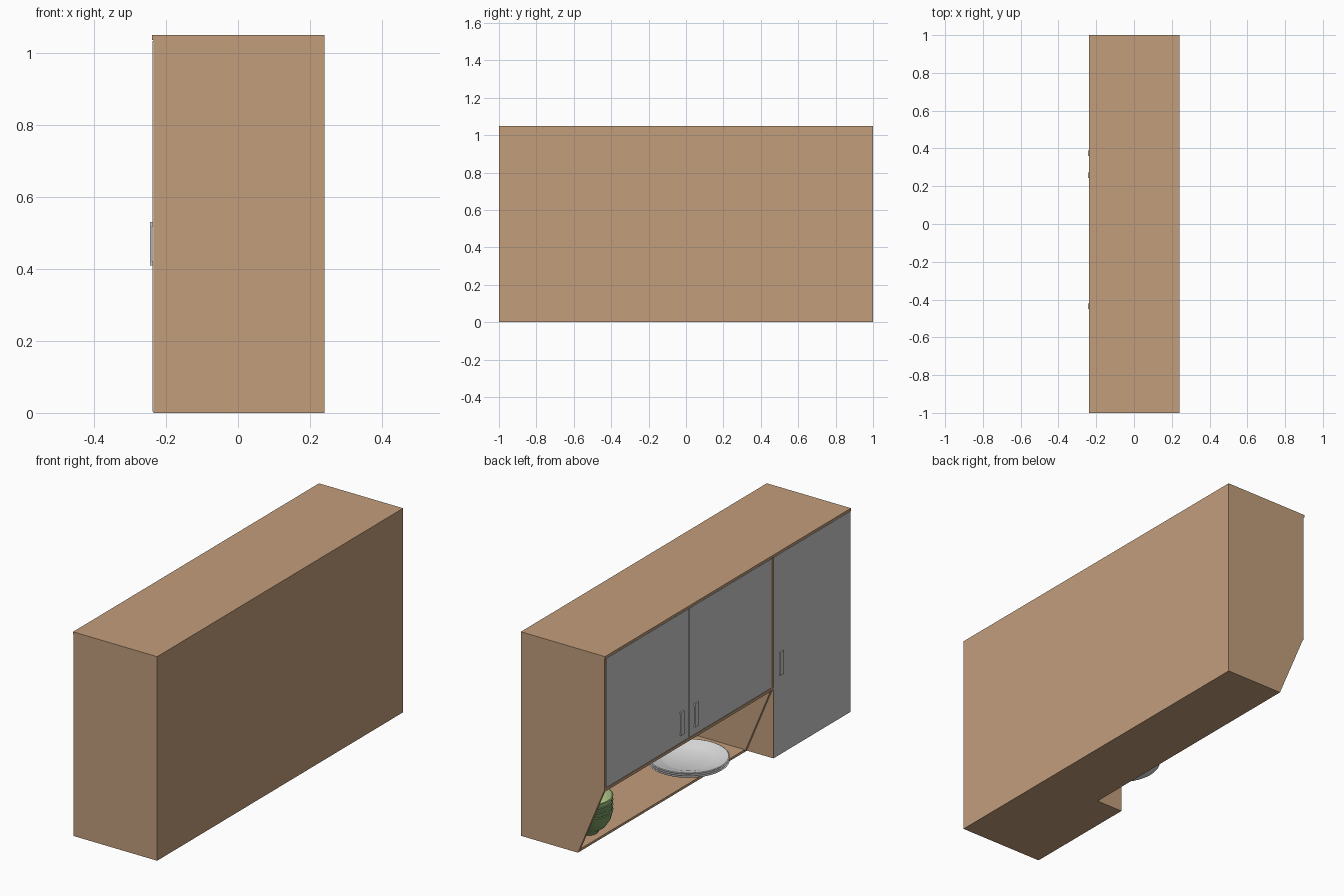
import bpy, bmesh, math
from mathutils import Vector

if "Cube" in bpy.data.objects:
    bpy.data.objects.remove(bpy.data.objects["Cube"])


def material(name, rgb):
    m = bpy.data.materials.new(name)
    m.diffuse_color = (*rgb, 1)
    m.use_nodes = True
    m.node_tree.nodes["Principled BSDF"].inputs["Base Color"].default_value = m.diffuse_color
    return m


WOOD = material("wood", (0.54, 0.34, 0.20))
DOOR = material("door_grey", (0.59, 0.59, 0.59))
METAL = material("handle_metal", (0.62, 0.62, 0.62))
CHINA = material("white_china", (0.72, 0.72, 0.72))
GREEN = material("green_glaze", (0.20, 0.34, 0.13))
LIGHT = material("light_green_glaze", (0.42, 0.58, 0.24))


def finish(name, bm, mat, smooth=False):
    bmesh.ops.recalc_face_normals(bm, faces=bm.faces)
    me = bpy.data.meshes.new(name)
    bm.to_mesh(me)
    bm.free()
    me.materials.append(mat)
    ob = bpy.data.objects.new(name, me)
    bpy.context.collection.objects.link(ob)
    if smooth:
        bpy.ops.object.select_all(action='DESELECT')
        ob.select_set(True)
        bpy.context.view_layer.objects.active = ob
        bpy.ops.object.shade_smooth_by_angle(angle=math.radians(35))
    return ob


def box(name, x, y, z, mat):
    """Box from (min, max) ranges."""
    bm = bmesh.new()
    bmesh.ops.create_cube(bm, size=1)
    for v in bm.verts:
        v.co = [r[0] if c < 0 else r[1] for c, r in zip(v.co, (x, y, z))]
    return finish(name, bm, mat)


def panel(name, profile, y0, y1, mat):
    """Extrude an xz profile along y."""
    bm = bmesh.new()
    f = bm.faces.new([bm.verts.new((x, y0, z)) for x, z in profile])
    ext = bmesh.ops.extrude_face_region(bm, geom=[f])
    vs = [g for g in ext["geom"] if isinstance(g, bmesh.types.BMVert)]
    bmesh.ops.translate(bm, verts=vs, vec=(0, y1 - y0, 0))
    return finish(name, bm, mat)


def lathe(name, profile, centre, mat, steps=48):
    """Spin an (r, z) profile about the vertical through centre."""
    bm = bmesh.new()
    vs = [bm.verts.new((r, 0, z)) for r, z in profile]
    es = [bm.edges.new(p) for p in zip(vs, vs[1:])]
    bmesh.ops.spin(bm, geom=vs + es, cent=(0, 0, 0), axis=(0, 0, 1),
                   angle=2 * math.pi, steps=steps)
    bmesh.ops.remove_doubles(bm, verts=bm.verts, dist=1e-5)
    bmesh.ops.translate(bm, verts=bm.verts, vec=Vector(centre))
    return finish(name, bm, mat, True)


BACK, FRONT, T, SPLIT = 0.24, -0.235, 0.014, -0.375

# shared back and top boards
box("back_board", (BACK - T, BACK), (-1, 1), (0, 1.05), WOOD)
box("top_board", (-0.239, BACK), (-1, 1), (1.037, 1.05), WOOD)

# wide cabinet: slanted side panels, niche floor, cabinet floor
slant = [(BACK, 0), (-0.085, 0), (FRONT, 0.36), (FRONT, 1.045), (BACK, 1.045)]
panel("left_side_panel", slant, 1 - T, 1, WOOD)
panel("divider_panel", slant, SPLIT + 0.005, SPLIT + 0.005 + T, WOOD)
box("niche_floor", (-0.085, BACK), (SPLIT, 1), (0, 0.012), WOOD)
box("upper_cabinet_floor", (FRONT, BACK), (SPLIT, 1), (0.352, 0.366), WOOD)

# tall cabinet
for name, y in (("tall_inner_side", SPLIT - T), ("tall_outer_side", -1)):
    box(name, (FRONT, BACK), (y, y + T), (0, 1.045), WOOD)
box("tall_floor", (FRONT, BACK), (-1, SPLIT), (0, T), WOOD)

# doors
for name, y, z0 in (("upper_door_left", (0.319, 0.985), 0.37),
                    ("upper_door_right", (-0.352, 0.311), 0.37),
                    ("tall_door", (-0.996, SPLIT - 0.003), 0.004)):
    box(name, (-0.237, -0.222), y, (z0, 1.034), DOOR)

# handles: a bar on two posts
for i, y in enumerate((0.375, 0.258, -0.435)):
    a, b = y - 0.014, y + 0.014
    box(f"handle_bar_{i}", (-0.244, -0.240), (a, b), (0.41, 0.53), METAL)
    for j, z in enumerate((0.41, 0.518)):
        box(f"handle_post_{i}_{j}", (-0.242, -0.23), (a, b), (z, z + 0.012), METAL)

# stacked plates with sunken centres
plate = [(0, 0), (0.10, 0), (0.13, 0.008), (0.19, 0.024), (0.193, 0.028),
         (0.188, 0.03), (0.13, 0.015), (0.105, 0.006), (0, 0.005)]
for i in range(3):
    lathe(f"plate_{i}", plate, (0.032, -0.065, 0.012 + 0.009 * i), CHINA)

# stacked bowls, the topmost lighter
bowl = [(0, 0), (0.05, 0), (0.055, 0.012), (0.085, 0.035), (0.108, 0.07),
        (0.12, 0.115), (0.115, 0.117), (0.102, 0.072), (0.08, 0.041),
        (0.05, 0.018), (0, 0.014)]
for i in range(4):
    lathe(f"bowl_{i}", bowl, (0.0, 0.80, 0.012 + 0.024 * i),
          LIGHT if i == 3 else GREEN)
